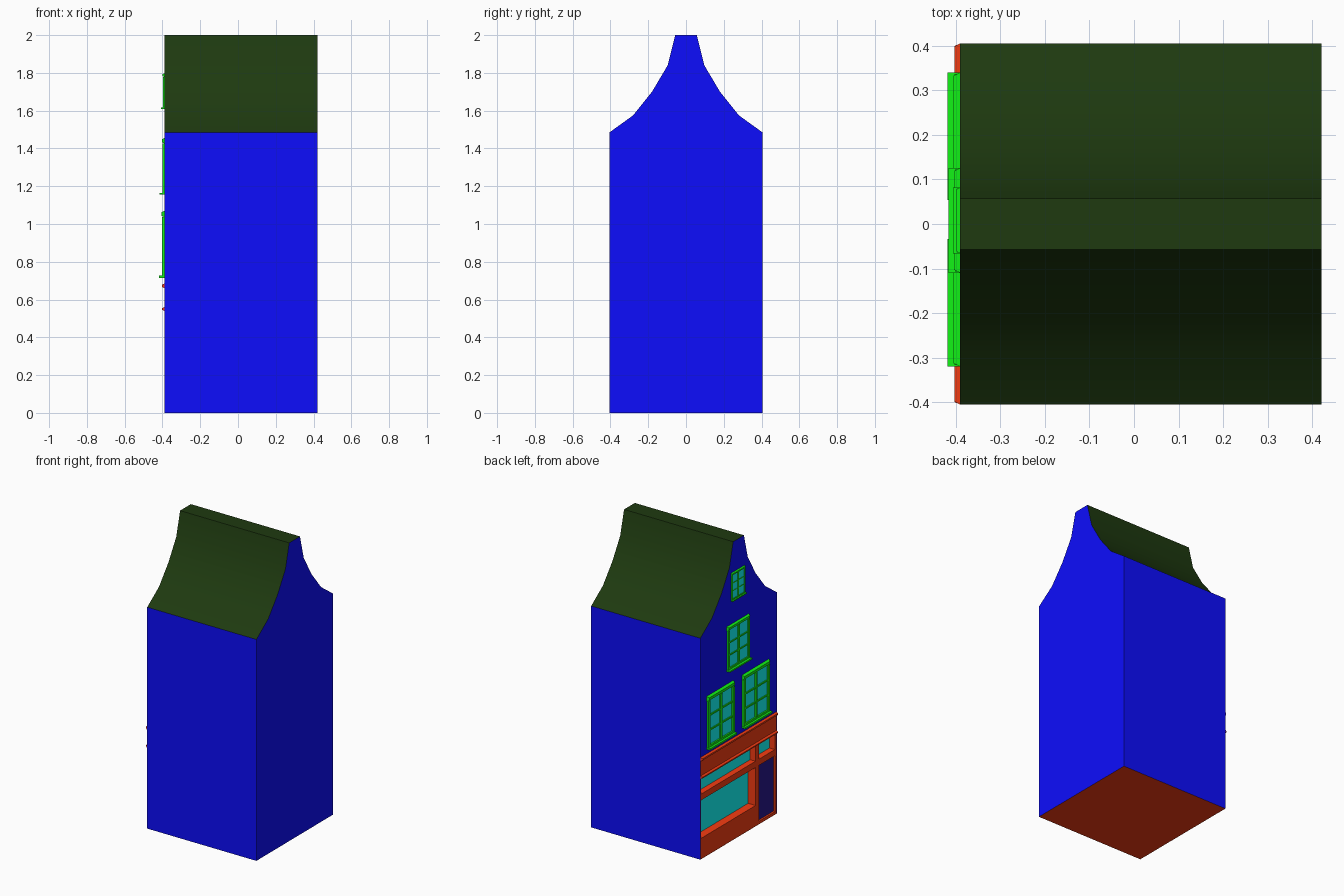
import bpy, bmesh, math

if "Cube" in bpy.data.objects:
    bpy.data.objects.remove(bpy.data.objects["Cube"])

def mat(name, r, g, b):
    m = bpy.data.materials.new(name)
    m.diffuse_color = (r, g, b, 1)
    m.use_nodes = True
    m.node_tree.nodes["Principled BSDF"].inputs["Base Color"].default_value = m.diffuse_color
    return m

BLUE = mat("wall_blue", 0.004, 0.004, 0.98)
ROOF = mat("roof_green", 0.013, 0.042, 0.005)
ORANGE = mat("shop_orange", 0.92, 0.045, 0.006)
GREEN = mat("frame_green", 0.006, 0.9, 0.008)
GLASS = mat("glass_teal", 0.006, 1.0, 1.0)
DOOR = mat("door_navy", 0.021, 0.008, 0.26)

FRONT, BACK, HALF = -0.39, 0.42, 0.405   # facade plane, rear plane, half width
SHOP_TOP = 0.67

def finish(name, bm, *mats):
    me = bpy.data.meshes.new(name)
    bm.to_mesh(me)
    bm.free()
    for m in mats:
        me.materials.append(m)
    ob = bpy.data.objects.new(name, me)
    bpy.context.collection.objects.link(ob)
    return ob

def add_box(bm, out, inn, y, z, taper=0.0):
    """Box from facade offset inn (behind) to out (in front), optional tapered front."""
    (y0, y1), (z0, z1) = sorted(y), sorted(z)
    vs = []
    for x, t in ((FRONT - out, taper), (FRONT + inn, 0)):
        vs += [bm.verts.new((x, a, b)) for a, b in
               ((y0 + t, z0 + t), (y1 - t, z0 + t), (y1 - t, z1 - t), (y0 + t, z1 - t))]
    for f in ((0, 1, 2, 3), (7, 6, 5, 4), (0, 4, 5, 1), (1, 5, 6, 2), (2, 6, 7, 3), (3, 7, 4, 0)):
        bm.faces.new([vs[i] for i in f])
    bmesh.ops.recalc_face_normals(bm, faces=bm.faces[:])

def part(name, m, boxes):
    bm = bmesh.new()
    for b in boxes:
        add_box(bm, *b)
    return finish(name, bm, m)

# House shell: bell-gable outline extruded, facade left open for the shop front
side = [(HALF, 0), (HALF, SHOP_TOP), (HALF, 1.485), (0.28, 1.575),
        (0.18, 1.70), (0.097, 1.84), (0.057, 2.0)]
outline = side + [(-y, z) for y, z in reversed(side)]
n = len(outline)
bm = bmesh.new()
fr = [bm.verts.new((FRONT, y, z)) for y, z in outline]
bk = [bm.verts.new((BACK, y, z)) for y, z in outline]
bm.faces.new(bk[::-1])
bm.faces.new(fr[1:-1])
for i in range(n):
    j = (i + 1) % n
    f = bm.faces.new((fr[i], fr[j], bk[j], bk[i]))
    f.material_index = 2 if i == n - 1 else (1 if 2 <= i <= n - 4 else 0)
bmesh.ops.recalc_face_normals(bm, faces=bm.faces[:])
# smooth the curved roof flanks, keep all other edges sharp
for f in bm.faces:
    f.smooth = f.material_index == 1
for e in bm.edges:
    e.smooth = e.calc_face_angle(math.pi) < math.radians(30)
finish("house_body", bm, BLUE, ROOF, ORANGE)

# Shop front: riser, posts, rail, fascia
W = 0.404
D = 0.06
part("shop_frame", ORANGE, [
    (0, D, (-0.18, W), (0.001, 0.14)),
    (0, D, (-0.216, -0.18), (0.001, 0.56)),
    (0, D, (-W, -0.385), (0.001, 0.56)),
    (0, D, (-0.385, -0.216), (0.001, 0.02)),
    (0, D, (0.398, W), (0.14, 0.56)),
    (0, D, (-0.18, 0.398), (0.395, 0.437)),
    (0, D, (-0.385, -0.216), (0.395, 0.437)),
    (0, D, (-W, W), (0.54, SHOP_TOP)),
])
# Mouldings along the top and bottom of the fascia
part("shop_mouldings", ORANGE, [
    (0.013, 0, (-HALF, HALF), (0.66, 0.685), 0.007),
    (0.013, 0, (-HALF, HALF), (0.54, 0.56), 0.006),
])
part("shop_window_glass", GLASS, [
    (-0.055, 0.065, (-0.18, 0.398), (0.14, 0.395)),
    (-0.04, 0.05, (-0.18, 0.398), (0.437, 0.54)),
    (-0.04, 0.05, (-0.385, -0.216), (0.437, 0.54)),
])
part("shop_door", DOOR, [(-0.012, 0.05, (-0.385, -0.216), (0.02, 0.395))])

def window(name, yc, w, z0, h):
    """Casement with sill, lintel and two by three panes, scaled by height."""
    s = h / 0.355
    y0, y1, z1 = yc - w / 2, yc + w / 2, z0 + h
    e, b = 0.004 * s, 0.005 * s                 # frame inset from sill ends, half bar
    f, head = 0.02 * s, 0.034 * s
    a0, a1 = y0 + e, y1 - e
    boxes = [
        (min(0.028, 0.031 * s), 0, (y0, y1), (z0, z0 + 0.012 * s)),
        (0.016 * s, 0, (y0, y1), (z1 - head, z1), 0.008 * s),
        (0.013 * s, 0, (a0, a0 + f), (z0, z1 - head)),
        (0.013 * s, 0, (a1 - f, a1), (z0, z1 - head)),
        (0.013 * s, 0, (a0 + f, a1 - f), (z0, z0 + 0.025 * s)),
        (0.011 * s, 0, (yc - 2 * b, yc + 2 * b), (z0, z1 - head)),
    ]
    lo, hi = z0 + 0.025 * s, z1 - head
    for k in (1, 2):
        z = lo + (hi - lo) * k / 3
        boxes.append((0.010 * s, 0, (a0 + f, a1 - f), (z - b, z + b)))
    part(name + "_frame", GREEN, boxes)
    part(name + "_glass", GLASS, [(0.003, 0, (a0 + f, a1 - f), (lo, hi))])

window("first_floor_window_left", 0.197, 0.286, 0.715, 0.355)
window("first_floor_window_right", -0.177, 0.286, 0.715, 0.355)
window("second_floor_window", 0.008, 0.235, 1.155, 0.30)
window("attic_window", 0.008, 0.148, 1.61, 0.187)
